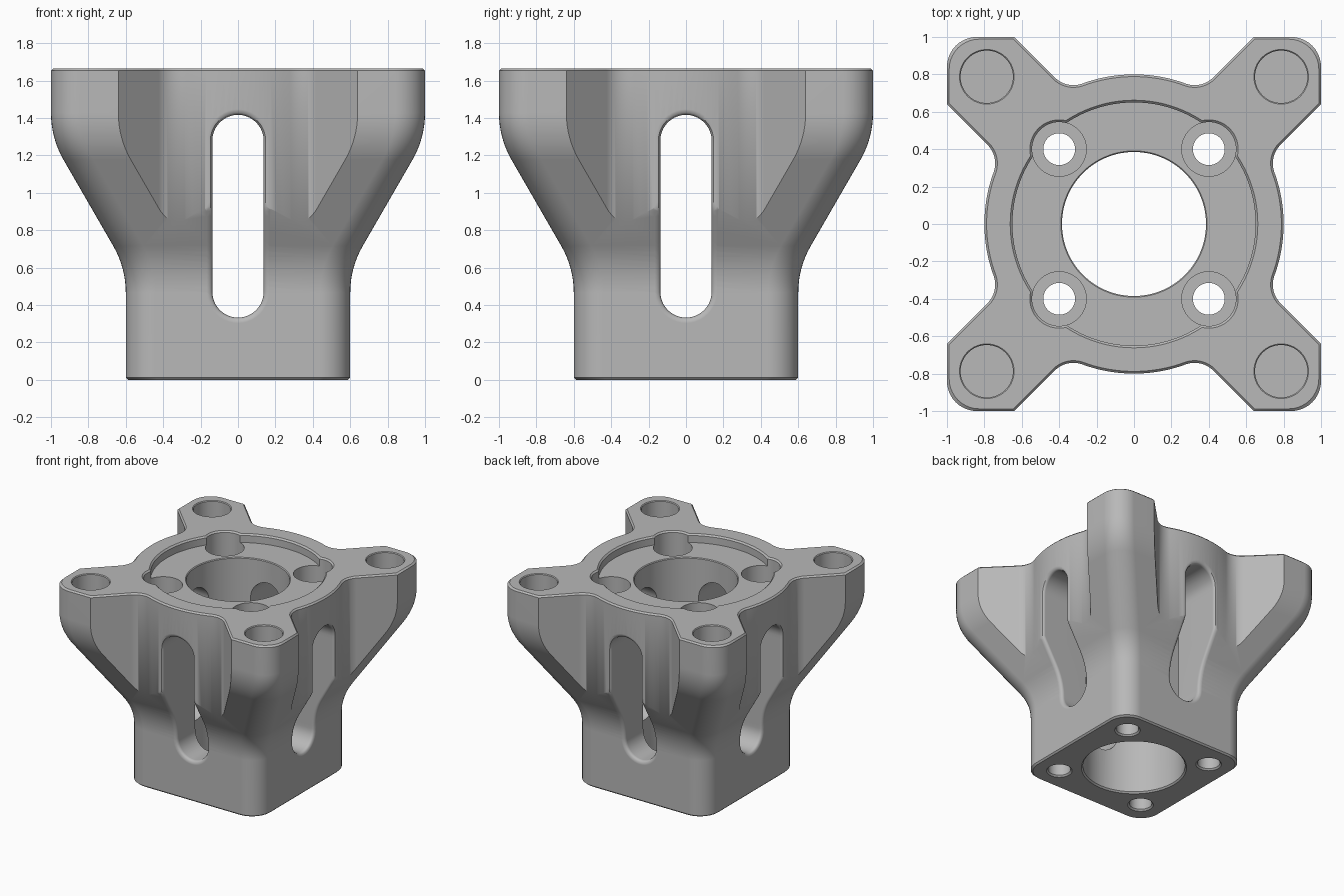
import bpy, bmesh
from math import sin, cos, pi, sqrt, atan2, radians, tan

cube = bpy.data.objects.get("Cube")
if cube:
    bpy.data.objects.remove(cube, do_unlink=True)

H = 1.665            # total height
C = 0.012            # edge chamfer
BASE, TOP = 0.6, 1.0  # half widths of the square body
FLARE = 0.6          # height where the flare line starts
BEND = 0.5           # radius of both flare bends

grey = bpy.data.materials.new("light_grey")
grey.use_nodes = True
colour = (0.48, 0.48, 0.48, 1)
grey.diffuse_color = colour
grey.node_tree.nodes["Principled BSDF"].inputs["Base Color"].default_value = colour


def skin(name, rings):
    """Closed solid through a list of equally long point rings."""
    bm = bmesh.new()
    loops = [[bm.verts.new(p) for p in ring] for ring in rings]
    n = len(loops[0])
    for a, b in zip(loops, loops[1:]):
        for i in range(n):
            j = (i + 1) % n
            bm.faces.new((a[i], a[j], b[j], b[i]))
    bm.faces.new(loops[0][::-1])
    bm.faces.new(loops[-1])
    bmesh.ops.recalc_face_normals(bm, faces=bm.faces)
    mesh = bpy.data.meshes.new(name)
    bm.to_mesh(mesh)
    bm.free()
    mesh.materials.append(grey)
    obj = bpy.data.objects.new(name, mesh)
    bpy.context.collection.objects.link(obj)
    return obj


def lathe(name, profile, x=0, y=0, n=64):
    return skin(name, [[(x + r * cos(2 * pi * i / n), y + r * sin(2 * pi * i / n), z)
                        for i in range(n)] for r, z in profile])


def combine(target, other, operation):
    mod = target.modifiers.new("combine", 'BOOLEAN')
    mod.object, mod.operation, mod.solver = other, operation, 'EXACT'
    bpy.context.view_layer.objects.active = target
    bpy.ops.object.modifier_apply(modifier=mod.name)
    bpy.data.objects.remove(other, do_unlink=True)


# Flared square body: half width by height, with tangent bends
tangent = BEND * tan(radians(15))
low = FLARE - tangent
high = FLARE + (TOP - BASE) / tan(radians(30)) + tangent


def half_width(z):
    if z <= low:
        return BASE
    if z >= high:
        return TOP
    if z < low + BEND / 2:
        return BASE + BEND - sqrt(BEND ** 2 - (z - low) ** 2)
    if z > high - BEND / 2:
        return TOP - BEND + sqrt(BEND ** 2 - (high - z) ** 2)
    return BASE + (z - FLARE) * tan(radians(30))


def rounded_square(w, z, r=0.16, steps=10):
    ring = []
    for k in range(4):
        for s in range(steps + 1):
            a = (k + s / steps) * pi / 2
            sx = 1 if k in (0, 3) else -1
            sy = 1 if k < 2 else -1
            ring.append((sx * (w - r) + r * cos(a), sy * (w - r) + r * sin(a), z))
    return ring


bend_steps = [BEND * sin(radians(30 * i / 8)) for i in range(9)]
heights = [C] + [low + s for s in bend_steps] + [high - s for s in reversed(bend_steps)] + [H - C]
rings = [rounded_square(BASE - C, 0)]
rings += [rounded_square(half_width(z), z) for z in heights]
rings.append(rounded_square(TOP - C, H))
body = skin("mounting_bracket", rings)

# Four-armed outline that trims the body vertically
CORE = 0.8


def arm_outline(z, d=0.0):
    h, core, f = 0.2546 - d, CORE - d, 0.14 + d
    v = h + f
    u = sqrt((core + f) ** 2 - v * v)
    a = atan2(v, u)
    side = []
    for s in range(17):
        t = 1.5 * pi + (a - pi / 2) * s / 16
        side.append((u + f * cos(t), v + f * sin(t)))
    arm = [(p, -q) for p, q in reversed(side)] + [(1.6, -h), (1.6, h)] + side
    for s in range(1, 16):
        t = a + (pi / 2 - 2 * a) * s / 16
        arm.append((core * cos(t), core * sin(t)))
    ring = []
    for k in range(4):
        ca, sa = cos(pi / 4 + k * pi / 2), sin(pi / 4 + k * pi / 2)
        ring += [(p * ca - q * sa, p * sa + q * ca, z) for p, q in arm]
    return ring


trim = skin("arm_trim", [arm_outline(-0.1), arm_outline(H - C), arm_outline(H + C, 2 * C)])
combine(body, trim, 'INTERSECT')

# Long slots with rounded outer edges, one per side
SLOT, SLOT_LOW, SLOT_HIGH, ROUND = 0.137, 0.47, 1.28, 0.03


def slot_outline(grow):
    r = SLOT + grow
    pts = [(r * cos(pi * s / 20), SLOT_HIGH + r * sin(pi * s / 20)) for s in range(21)]
    side = [SLOT_HIGH + (SLOT_LOW - SLOT_HIGH) * s / 30 for s in range(1, 30)]
    pts += [(-r, z) for z in side]
    pts += [(-r * cos(pi * s / 20), SLOT_LOW - r * sin(pi * s / 20)) for s in range(21)]
    pts += [(r, z) for z in reversed(side)]
    return pts


def wall(x, z):
    return min(half_width(z), sqrt(CORE ** 2 - x * x))


def slot_cutter(k):
    rings = [[(x, 0.2, z) for x, z in slot_outline(0)]]
    for t in (0, 25, 50, 75):
        c, s = cos(radians(t)), sin(radians(t))
        grow, depth = ROUND * (1 - c), -ROUND * (1 - s)
        if t == 75:      # run out past the wall along the tangent
            grow, depth = grow + 0.02 * s, depth + 0.02 * c
        rings.append([(x, wall(x, z) + depth, z) for x, z in slot_outline(grow)])
    rings.append([(x, 1.2, z) for x, z in slot_outline(grow)])
    ca, sa = round(cos(k * pi / 2)), round(sin(k * pi / 2))
    return skin("slot_cutter", [[(x * ca - y * sa, x * sa + y * ca, z) for x, y, z in ring]
                                for ring in rings])


for k in range(4):
    combine(body, slot_cutter(k), 'DIFFERENCE')

# Central bore with the shallow round recess on top
FLOOR, BORE, RECESS = 1.595, 0.385, 0.65
combine(body, lathe("bore_cutter", [
    (BORE + 2 * C, -C), (BORE, C), (BORE, FLOOR - C / 2), (BORE + C / 2, FLOOR),
    (RECESS, FLOOR), (RECESS, H - C), (RECESS + 2 * C, H + C)], n=112), 'DIFFERENCE')

# Screw holes with counterbores, and blind holes in the arm tips
SCREW, HEAD, TIP = 0.085, 0.145, 0.14
for sx in (-1, 1):
    for sy in (-1, 1):
        combine(body, lathe("screw_cutter", [
            (SCREW + 2 * C, -C), (SCREW, C), (SCREW, 0.25), (HEAD, 0.25),
            (HEAD, H - C), (HEAD + 2 * C, H + C)], sx * 0.4, sy * 0.4), 'DIFFERENCE')
        combine(body, lathe("tip_cutter", [
            (TIP, 1.28), (TIP, H - C / 2), (TIP + C, H + C / 2)],
            sx * 0.787, sy * 0.787), 'DIFFERENCE')

# Smooth the curved walls and keep the cut edges crisp
bpy.ops.object.select_all(action='DESELECT')
body.select_set(True)
bpy.context.view_layer.objects.active = body
bpy.ops.object.shade_smooth_by_angle(angle=radians(35))
weighted = body.modifiers.new("weighted_normals", 'WEIGHTED_NORMAL')
weighted.keep_sharp = True
